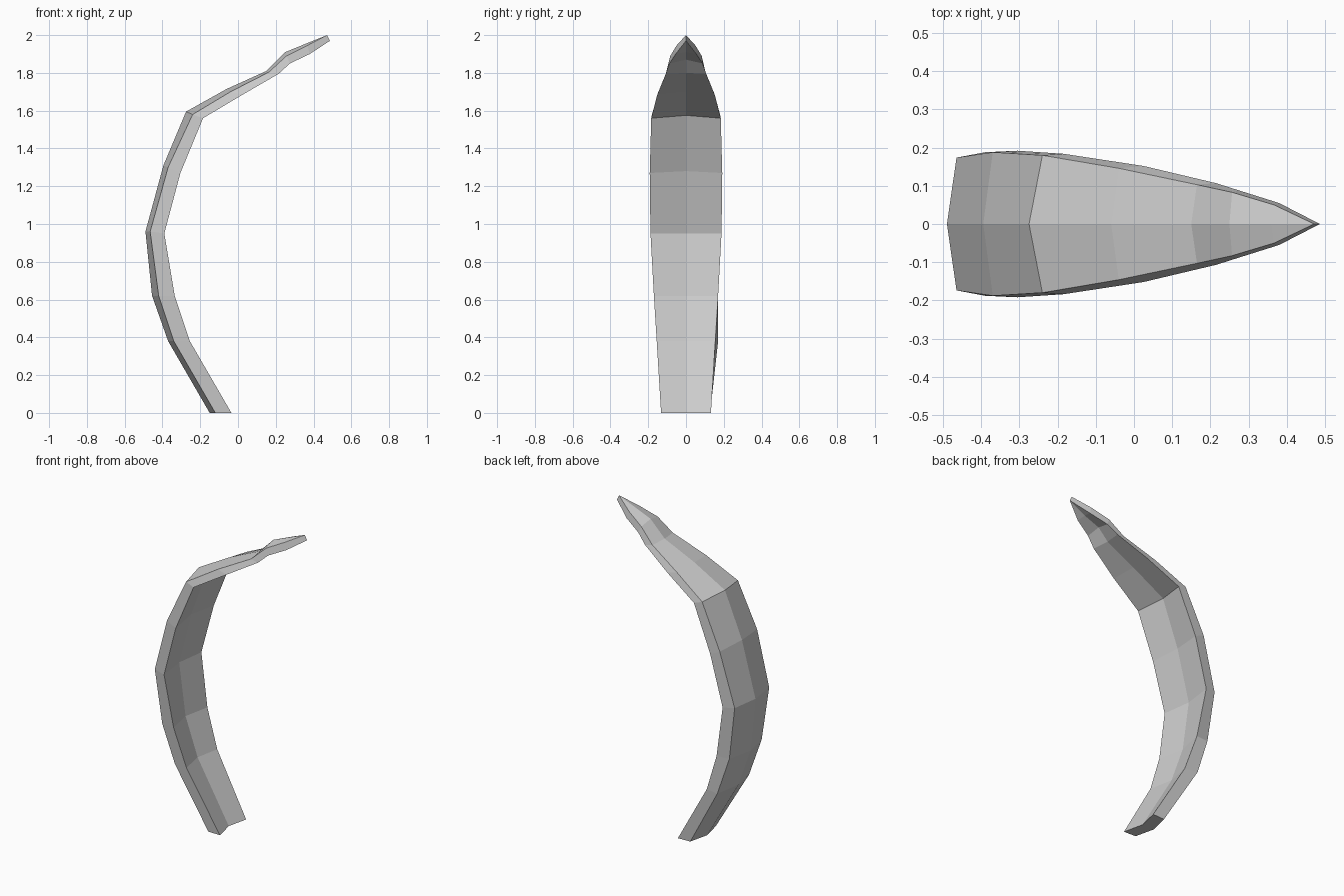
import bpy, bmesh

if "Cube" in bpy.data.objects:
    bpy.data.objects.remove(bpy.data.objects["Cube"])

# Stations from base to tip:
# (outer ridge x, z), (outer edge x, z), (inner edge x, z), outer half width, inner half width
STATIONS = [
    ((-0.15, 0.00), (-0.12, 0.00), (-0.035, 0.00), 0.128, 0.132),
    ((-0.37, 0.38), (-0.34, 0.38), (-0.255, 0.38), 0.150, 0.155),
    ((-0.455, 0.62), (-0.42, 0.62), (-0.335, 0.62), 0.163, 0.170),
    ((-0.49, 0.96), (-0.465, 0.96), (-0.39, 0.95), 0.174, 0.188),
    ((-0.395, 1.31), (-0.37, 1.30), (-0.305, 1.27), 0.188, 0.192),
    ((-0.275, 1.595), (-0.24, 1.58), (-0.185, 1.56), 0.180, 0.184),
    ((-0.06, 1.715), (-0.04, 1.70), (0.025, 1.685), 0.146, 0.152),
    ((0.15, 1.81), (0.165, 1.805), (0.215, 1.795), 0.103, 0.107),
    ((0.25, 1.91), (0.257, 1.89), (0.275, 1.85), 0.083, 0.088),
    ((0.36, 1.955), (0.367, 1.945), (0.38, 1.90), 0.050, 0.055),
]
TIP_OUTER, TIP_INNER = (0.472, 0, 2.0), (0.487, 0, 1.97)

bm = bmesh.new()


def ring(i, ridge, oe, ie, wo, wi):
    """Chevron cross-section: three outer points, then three inner points."""
    right = 0.17 if i == 1 else wo          # small flare on one side near the base
    pts = [(oe[0], -wo, oe[1]), (ridge[0], 0, ridge[1]), (oe[0], right, oe[1]),
           (ie[0], wi, ie[1]),
           (ie[0] + ridge[0] - oe[0], 0, ie[1] + ridge[1] - oe[1]),
           (ie[0], -wi, ie[1])]
    return [bm.verts.new(p) for p in pts]


rings = [ring(i, *s) for i, s in enumerate(STATIONS)]

# Skin between stations
for a, b in zip(rings, rings[1:]):
    for k in range(6):
        n = (k + 1) % 6
        bm.faces.new((a[k], a[n], b[n], b[k]))

# Base end, as two quads of the chevron
a = rings[0]
bm.faces.new((a[0], a[1], a[4], a[5]))
bm.faces.new((a[1], a[2], a[3], a[4]))

# Pointed tip
a = rings[-1]
to, ti = bm.verts.new(TIP_OUTER), bm.verts.new(TIP_INNER)
for face in [(a[0], a[1], to), (a[1], a[2], to), (a[2], a[3], ti, to),
             (a[3], a[4], ti), (a[4], a[5], ti), (a[5], a[0], to, ti)]:
    bm.faces.new(face)

bmesh.ops.recalc_face_normals(bm, faces=bm.faces)
mesh = bpy.data.meshes.new("curved_blade")
bm.to_mesh(mesh)
bm.free()
bpy.context.collection.objects.link(bpy.data.objects.new("curved_blade", mesh))
